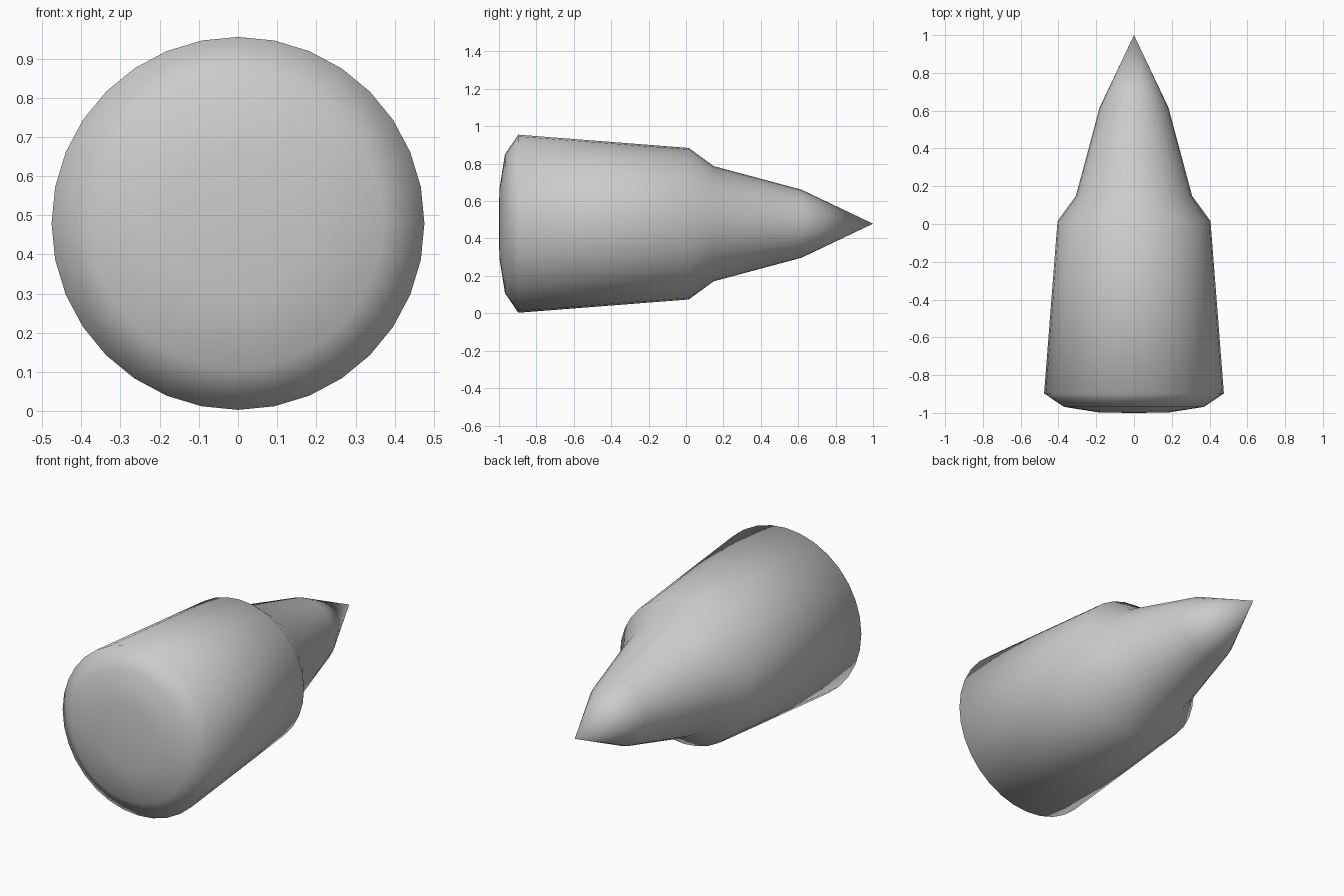
import bpy, bmesh, math

if "Cube" in bpy.data.objects:
    bpy.data.objects.remove(bpy.data.objects["Cube"])

SIDES = 32
CENTRE_Z = 0.479

# Profile of the turned body: (position along y, radius), base to tip
PROFILE = [(-1.0, 0.0), (-0.998, 0.183), (-0.968, 0.371), (-0.897, 0.476),
           (0.015, 0.405), (0.148, 0.308), (0.617, 0.182), (1.0, 0.0)]


def lathe(name, profile):
    bm = bmesh.new()
    verts = [bm.verts.new((0, y, r + CENTRE_Z)) for y, r in profile]
    edges = [bm.edges.new(pair) for pair in zip(verts, verts[1:])]
    bmesh.ops.spin(bm, geom=verts + edges, cent=(0, 0, CENTRE_Z), axis=(0, 1, 0),
                   angle=math.tau, steps=SIDES, use_duplicate=False)
    bmesh.ops.remove_doubles(bm, verts=bm.verts, dist=0.0005)
    bmesh.ops.recalc_face_normals(bm, faces=bm.faces)
    for face in bm.faces:
        face.smooth = True
    mesh = bpy.data.meshes.new(name)
    bm.to_mesh(mesh)
    bm.free()
    obj = bpy.data.objects.new(name, mesh)
    bpy.context.collection.objects.link(obj)
    return obj


# Casing with shoulder and pointed nose, one continuous smooth shell
lathe("pointed_round", PROFILE)
